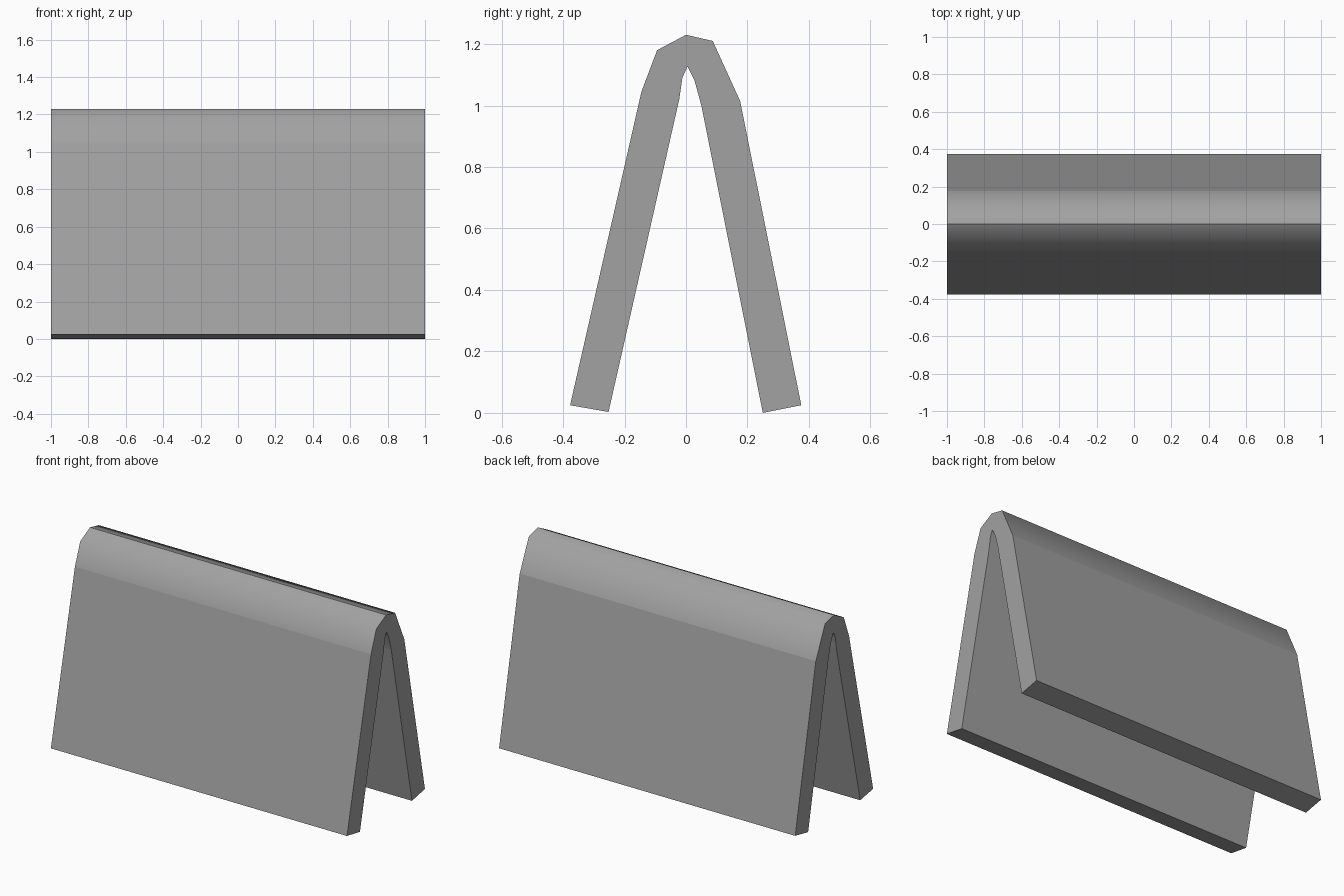
import bpy
import bmesh

cube = bpy.data.objects.get("Cube")
if cube:
    bpy.data.objects.remove(cube, do_unlink=True)

grey = bpy.data.materials.new("plain grey")
grey.use_nodes = True
colour = (0.36, 0.36, 0.36, 1)
grey.diffuse_color = colour
grey.node_tree.nodes["Principled BSDF"].inputs["Base Color"].default_value = colour

# Cross-section of the folded panel as (y, z), front foot to back foot
outer = [(-.377, .025), (-.145, 1.045), (-.094, 1.18), (0, 1.23),
         (.087, 1.21), (.176, 1.015), (.375, .025)]
inner = [(-.252, .003), (-.022, 1.02), (-.012, 1.09), (.005, 1.127),
         (.028, 1.08), (.05, 1.0), (.25, 0)]
last = len(outer) - 1
creases = (1, last // 2, last - 1)  # bend starts, ridge, bend ends

bm = bmesh.new()


def row(points, x):
    return [bm.verts.new((x, y, z)) for y, z in points]


out_r, out_l = row(outer, -1), row(outer, 1)
in_r, in_l = row(inner, -1), row(inner, 1)

# Outer and inner skins, smooth only around the bend, plus flat end caps
for i in range(last):
    j = i + 1
    for a, b in ((out_r, out_l), (in_l, in_r)):
        skin = bm.faces.new((a[i], b[i], b[j], a[j]))
        skin.smooth = 0 < i < last - 1
    bm.faces.new((out_r[i], out_r[j], in_r[j], in_r[i]))
    bm.faces.new((out_l[j], out_l[i], in_l[i], in_l[j]))

# Soles of the two legs
for i in (0, last):
    bm.faces.new((out_r[i], in_r[i], in_l[i], out_l[i]))

bmesh.ops.recalc_face_normals(bm, faces=bm.faces)

# Crisp edges along the folds
for a, b in ((out_r, out_l), (in_r, in_l)):
    for i in creases:
        bm.edges.get((a[i], b[i])).smooth = False

mesh = bpy.data.meshes.new("folded_panel")
bm.to_mesh(mesh)
bm.free()
mesh.materials.append(grey)
bpy.context.collection.objects.link(bpy.data.objects.new("folded_panel", mesh))
